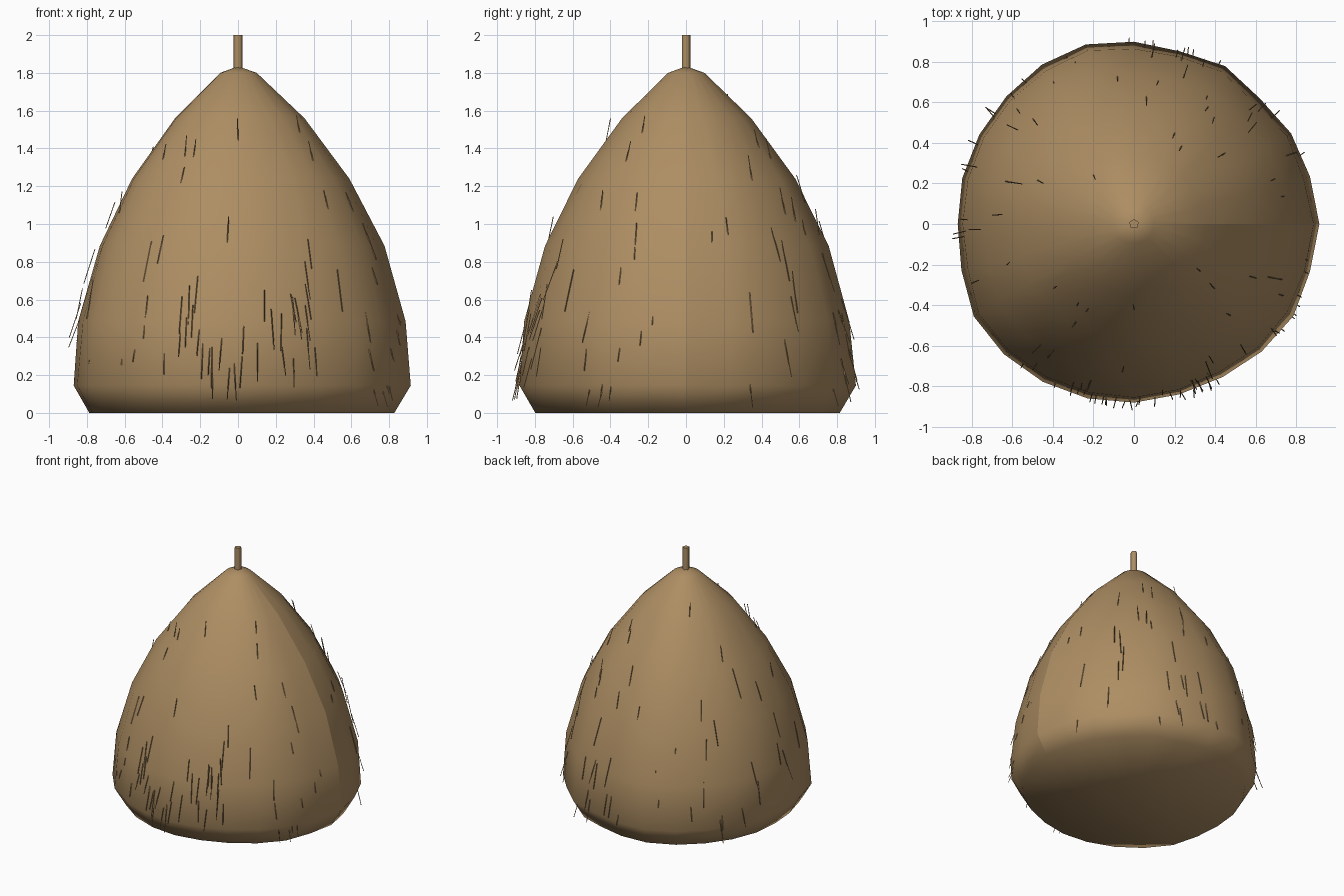
import bpy
import bmesh
import random
from math import cos, sin, pi, atan2
from mathutils import Vector

random.seed(7)
if "Cube" in bpy.data.objects:
    bpy.data.objects.remove(bpy.data.objects["Cube"])


def material(name, colour):
    mat = bpy.data.materials.new(name)
    mat.use_nodes = True
    mat.diffuse_color = colour
    mat.node_tree.nodes["Principled BSDF"].inputs["Base Color"].default_value = colour
    return mat


def make_object(name, bm, mat):
    mesh = bpy.data.meshes.new(name)
    bm.to_mesh(mesh)
    bm.free()
    mesh.materials.append(mat)
    obj = bpy.data.objects.new(name, mesh)
    bpy.context.collection.objects.link(obj)
    return obj


hay = material("hay brown", (0.42, 0.27, 0.125, 1))

# Lumpy stack: one profile turned round the axis, with uneven radii
SIDES = 24
PROFILE = [(0.81, 0), (0.895, 0.145), (0.865, 0.485), (0.757, 0.885),
           (0.578, 1.24), (0.345, 1.56), (0.097, 1.8)]
LUMPS = [1.022, 1.005, 1, 0.98, 1.005, 0.985, 1.005, 1.025, 1.015, 0.995, 0.985, 0.98,
         0.972, 0.985, 1.02, 1.015, 1.005, 0.995, 0.985, 0.972, 0.975, 0.995, 1.015, 1.005]

bm = bmesh.new()
rings = []
for r, z in PROFILE:
    ring = []
    for i, lump in enumerate(LUMPS):
        a = 2 * pi * i / SIDES
        rad = r * (lump + random.uniform(-0.008, 0.008) * (z > 0.2))
        ring.append(bm.verts.new((rad * cos(a), rad * sin(a), z)))
    rings.append(ring)
base = bm.verts.new((0, 0, 0))
tip = bm.verts.new((0, 0, 1.835))
for i in range(SIDES):
    j = (i + 1) % SIDES
    bm.faces.new((base, rings[0][j], rings[0][i]))
    bm.faces.new((tip, rings[-1][i], rings[-1][j]))
    for low, high in zip(rings, rings[1:]):
        bm.faces.new((low[i], low[j], high[j], high[i]))
for f in bm.faces:
    f.smooth = True
# Seam on the left side
seam = [ring[0] for ring in rings]
for a, b in zip(seam, seam[1:]):
    bm.edges.get((a, b)).smooth = False
make_object("hay_stack", bm, hay)

# Centre pole
bm = bmesh.new()
bottom, top = [[bm.verts.new((0.025 * cos(a), 0.025 * sin(a), z))
                for a in [2 * pi * k / 5 + pi / 2 for k in range(5)]] for z in (0, 2)]
for k in range(5):
    n = (k + 1) % 5
    bm.faces.new((bottom[k], bottom[n], top[n], top[k])).smooth = True
bm.faces.new(top)
bm.faces.new(bottom[::-1])
make_object("centre_pole", bm, hay)


def stack_radius(z):
    for (r0, z0), (r1, z1) in zip(PROFILE, PROFILE[1:]):
        if z0 <= z <= z1:
            return r0 + (r1 - r0) * (z - z0) / (z1 - z0)
    return 0


# Loose straws: thin three-sided sticks leaning outwards down the slope
def add_straw(bm, angle, z, length, lean):
    out = Vector((cos(angle), sin(angle), 0))
    side = Vector((-sin(angle), cos(angle), 0))
    centre = out * (stack_radius(z) * 0.99 + 0.008) + Vector((0, 0, z))
    axis = (out * lean + side * random.uniform(-0.08, 0.08) - Vector((0, 0, 1))).normalized()
    ends = []
    for t in (-0.5, 0.5):
        mid = centre + axis * length * t
        ends.append([bm.verts.new(mid + (out * cos(k * 2 * pi / 3) + side * sin(k * 2 * pi / 3)) * 0.003)
                     for k in range(3)])
    for k in range(3):
        n = (k + 1) % 3
        bm.faces.new((ends[0][k], ends[0][n], ends[1][n], ends[1][k]))
    bm.faces.new(ends[0])
    bm.faces.new(ends[1][::-1])


bm = bmesh.new()
for i in range(120):
    z = random.uniform(0.12, 1.6)
    if random.random() < 0.35:
        z = random.uniform(0.12, 0.6)
    angle = random.uniform(0, 2 * pi)
    if i % 6 == 0:
        angle = -pi / 2 + random.uniform(-0.5, 0.5)
        z = random.uniform(0.15, 0.6)
    add_straw(bm, angle, z, random.uniform(0.15, 0.23), random.uniform(0.15, 0.4))
bmesh.ops.recalc_face_normals(bm, faces=bm.faces)
make_object("loose_straws", bm, hay)
